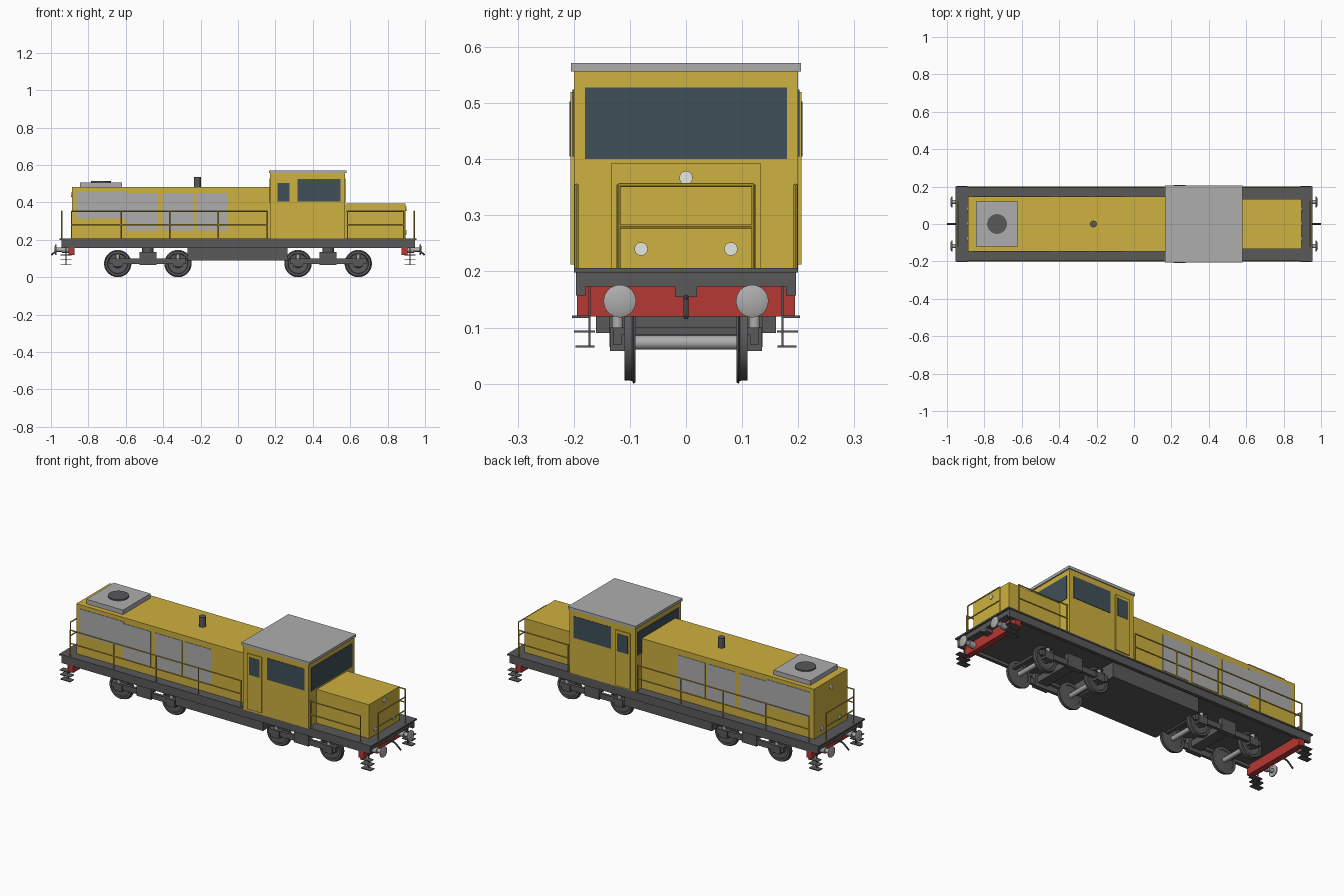
import bpy, bmesh, math
from mathutils import Vector, Matrix

if "Cube" in bpy.data.objects:
    bpy.data.objects.remove(bpy.data.objects["Cube"])


def material(name, rgb):
    m = bpy.data.materials.new(name)
    m.diffuse_color = (*rgb, 1)
    m.use_nodes = True
    m.node_tree.nodes["Principled BSDF"].inputs["Base Color"].default_value = m.diffuse_color
    return m


YELLOW = material("yellow_paint", (0.62, 0.44, 0.05))
DARK = material("dark_frame", (0.1, 0.1, 0.105))
RED = material("red_paint", (0.47, 0.04, 0.035))
GLASS = material("window_glass", (0.05, 0.08, 0.1))
GREY = material("light_grey", (0.42, 0.42, 0.42))
LAMP = material("lamp_glass", (0.8, 0.8, 0.75))


def finish(name, bm, mat, smooth=False):
    bmesh.ops.recalc_face_normals(bm, faces=bm.faces[:])
    me = bpy.data.meshes.new(name)
    bm.to_mesh(me)
    bm.free()
    ob = bpy.data.objects.new(name, me)
    bpy.context.collection.objects.link(ob)
    me.materials.append(mat)
    if smooth:
        bpy.ops.object.select_all(action='DESELECT')
        ob.select_set(True)
        bpy.context.view_layer.objects.active = ob
        bpy.ops.object.shade_smooth_by_angle(angle=math.radians(35))
    return ob


def box(name, x, y, z, mat):
    """Box from (min, max) ranges."""
    bm = bmesh.new()
    size = [abs(r[1] - r[0]) for r in (x, y, z)]
    mid = [(r[0] + r[1]) / 2 for r in (x, y, z)]
    bmesh.ops.create_cube(bm, size=1, matrix=Matrix.Translation(mid) @ Matrix.Diagonal((*size, 1)))
    return finish(name, bm, mat)


def side_box(name, x, y, z, mat):
    """Box repeated on both sides of the centre line."""
    for s in (-1, 1):
        box(name, x, (s * y[0], s * y[1]), z, mat)


def lathe(name, origin, axis, profile, mat, seg=32):
    """Turn (distance, radius) points about an axis."""
    bm = bmesh.new()
    rot = Vector((0, 0, 1)).rotation_difference(Vector(axis)).to_matrix().to_4x4()
    pts = [(profile[0][0], 0)] + list(profile) + [(profile[-1][0], 0)]
    vs = [bm.verts.new((r, 0, d)) for d, r in pts]
    es = [bm.edges.new(p) for p in zip(vs, vs[1:])]
    bmesh.ops.spin(bm, geom=vs + es, cent=(0, 0, 0), axis=(0, 0, 1), angle=math.tau, steps=seg)
    bmesh.ops.remove_doubles(bm, verts=bm.verts[:], dist=1e-5)
    bm.transform(Matrix.Translation(origin) @ rot)
    return finish(name, bm, mat, True)


def rod(name, a, b, r, mat, seg=8):
    d = Vector(b) - Vector(a)
    return lathe(name, a, d.normalized(), [(0, r), (d.length, r)], mat, seg)


# Underframe, side sills and centre tank
box("deck_plate", (-0.955, 0.955), (-0.2, 0.2), (0.198, 0.206), DARK)
box("underframe", (-0.945, 0.945), (-0.188, 0.188), (0.173, 0.198), DARK)
side_box("side_sill", (-0.945, 0.945), (0.178, 0.196), (0.157, 0.198), DARK)
box("fuel_tank", (-0.27, 0.265), (-0.16, 0.16), (0.09, 0.173), DARK)

# Long hood, short hood, cab and roof
box("long_hood", (-0.887, 0.17), (-0.147, 0.147), (0.206, 0.482), YELLOW)
box("short_hood", (0.575, 0.895), (-0.133, 0.133), (0.206, 0.393), YELLOW)
box("cab", (0.17, 0.573), (-0.2, 0.2), (0.2, 0.556), YELLOW)
box("cab_roof", (0.165, 0.58), (-0.205, 0.205), (0.556, 0.571), GREY)

# Cab doors and windows
side_box("cab_door", (0.2, 0.287), (0.2, 0.206), (0.212, 0.52), YELLOW)
side_box("door_window", (0.212, 0.276), (0.204, 0.2075), (0.405, 0.503), GLASS)
side_box("side_window", (0.318, 0.548), (0.198, 0.2025), (0.405, 0.524), GLASS)
box("end_window", (0.57, 0.5755), (-0.18, 0.18), (0.4, 0.528), GLASS)
box("end_window", (0.1675, 0.173), (-0.18, 0.18), (0.4, 0.528), GLASS)

# Hood grilles
side_box("grille", (-0.863, -0.596), (0.145, 0.1495), (0.315, 0.46), GREY)
for x0 in (-0.596, -0.404, -0.222):
    side_box("grille", (x0, x0 + 0.166), (0.145, 0.1495), (0.25, 0.45), GREY)

# Roof fan and exhaust
box("fan_housing", (-0.845, -0.62), (-0.12, 0.12), (0.482, 0.507), GREY)
lathe("fan", (-0.732, 0, 0.506), (0, 0, 1), [(0, 0.053), (0.008, 0.053)], DARK)
lathe("exhaust", (-0.217, 0, 0.48), (0, 0, 1), [(0, 0.018), (0.056, 0.018)], DARK)

# Side railings along both walkways
R = 0.0035
for s in (-1, 1):
    y = s * 0.195
    for x0, x1, posts in ((-0.89, 0.157, (-0.89, -0.625, -0.365, -0.105, 0.157)),
                          (0.58, 0.887, (0.585, 0.887))):
        for z in (0.28, 0.353):
            rod("side_rail", (x0, y, z), (x1, y, z), R, YELLOW)
        for x in posts:
            rod("rail_post", (x, y, 0.2), (x, y, 0.355), R, YELLOW)

# Everything repeated at both ends
for e in (-1, 1):
    # End railing
    for y in (-0.12, 0.12):
        rod("end_rail_post", (e * 0.942, y, 0.2), (e * 0.942, y, 0.355), R, YELLOW)
    for z in (0.28, 0.354):
        rod("end_rail", (e * 0.942, -0.12, z), (e * 0.942, 0.12, z), R, YELLOW)

    # Headlights
    face, top = (0.895, 0.367) if e > 0 else (0.887, 0.44)
    for y, z in ((-0.08, 0.24), (0.08, 0.24), (0, top)):
        lathe("headlight", (e * (face - 0.003), y, z), (e, 0, 0), [(0, 0.012), (0.009, 0.012)], LAMP, 20)

    # Buffer beam and buffers
    box("buffer_beam", (e * 0.873, e * 0.906), (-0.194, 0.194), (0.12, 0.174), RED)
    for y in (-0.118, 0.118):
        lathe("buffer", (e * 0.9, y, 0.147), (e, 0, 0),
              [(0, 0.017), (0.04, 0.017), (0.04, 0.011), (0.07, 0.011),
               (0.07, 0.029), (0.076, 0.029), (0.08, 0.02)], GREY, 28)

    # Coupling
    box("coupling_block", (e * 0.9, e * 0.945), (-0.02, 0.02), (0.154, 0.176), DARK)
    for a, b in (((0.93, 0.158), (0.965, 0.148)), ((0.965, 0.148), (0.998, 0.118))):
        rod("coupling_hook", (e * a[0], 0, a[1]), (e * b[0], 0, b[1]), 0.0045, DARK)

    # Corner steps
    for s in (-1, 1):
        for z, a, b in ((0.119, 0.17, 0.203), (0.093, 0.162, 0.2), (0.066, 0.163, 0.197)):
            box("step", (e * 0.89, e * 0.95), (s * a, s * b), (z - 0.002, z + 0.002), DARK)
        box("step_hanger", (e * 0.917, e * 0.923), (s * 0.17, s * 0.174), (0.066, 0.175), DARK)

    # Bogie frame
    xc = e * 0.482
    side_box("bogie_side_frame", (xc - 0.205, xc + 0.205), (0.114, 0.13), (0.07, 0.1), DARK)
    side_box("bogie_spring_seat", (xc - 0.045, xc + 0.045), (0.11, 0.136), (0.065, 0.135), DARK)
    box("bogie_bolster", (xc - 0.03, xc + 0.03), (-0.13, 0.13), (0.085, 0.12), DARK)
    lathe("bogie_pivot", (xc, 0, 0.115), (0, 0, 1), [(0, 0.03), (0.06, 0.03)], DARK, 24)
    for dx in (-0.195, 0.195):
        box("bogie_cross_beam", (xc + dx - 0.01, xc + dx + 0.01), (-0.115, 0.115), (0.088, 0.1), DARK)

    # Wheelsets with axle boxes and springs
    for dx in (-0.161, 0.161):
        x = xc + dx
        rod("axle", (x, -0.1, 0.073), (x, 0.1, 0.073), 0.0125, GREY, 20)
        side_box("axle_box", (x - 0.026, x + 0.026), (0.108, 0.135), (0.058, 0.1), DARK)
        for s in (-1, 1):
            lathe("wheel", (x, s * 0.09, 0.073), (0, s, 0),
                  [(0, 0.02), (0.003, 0.056), (0, 0.056), (0, 0.071), (0.004, 0.073),
                   (0.006, 0.068), (0.02, 0.067), (0.02, 0.055), (0.014, 0.052),
                   (0.012, 0.024), (0.02, 0.022)], DARK, 40)
            rod("axle_spring", (x, s * 0.122, 0.098), (x, s * 0.122, 0.122), 0.01, GREY, 14)
            box("spring_cap", (x - 0.018, x + 0.018), (s * 0.11, s * 0.134), (0.12, 0.127), DARK)
